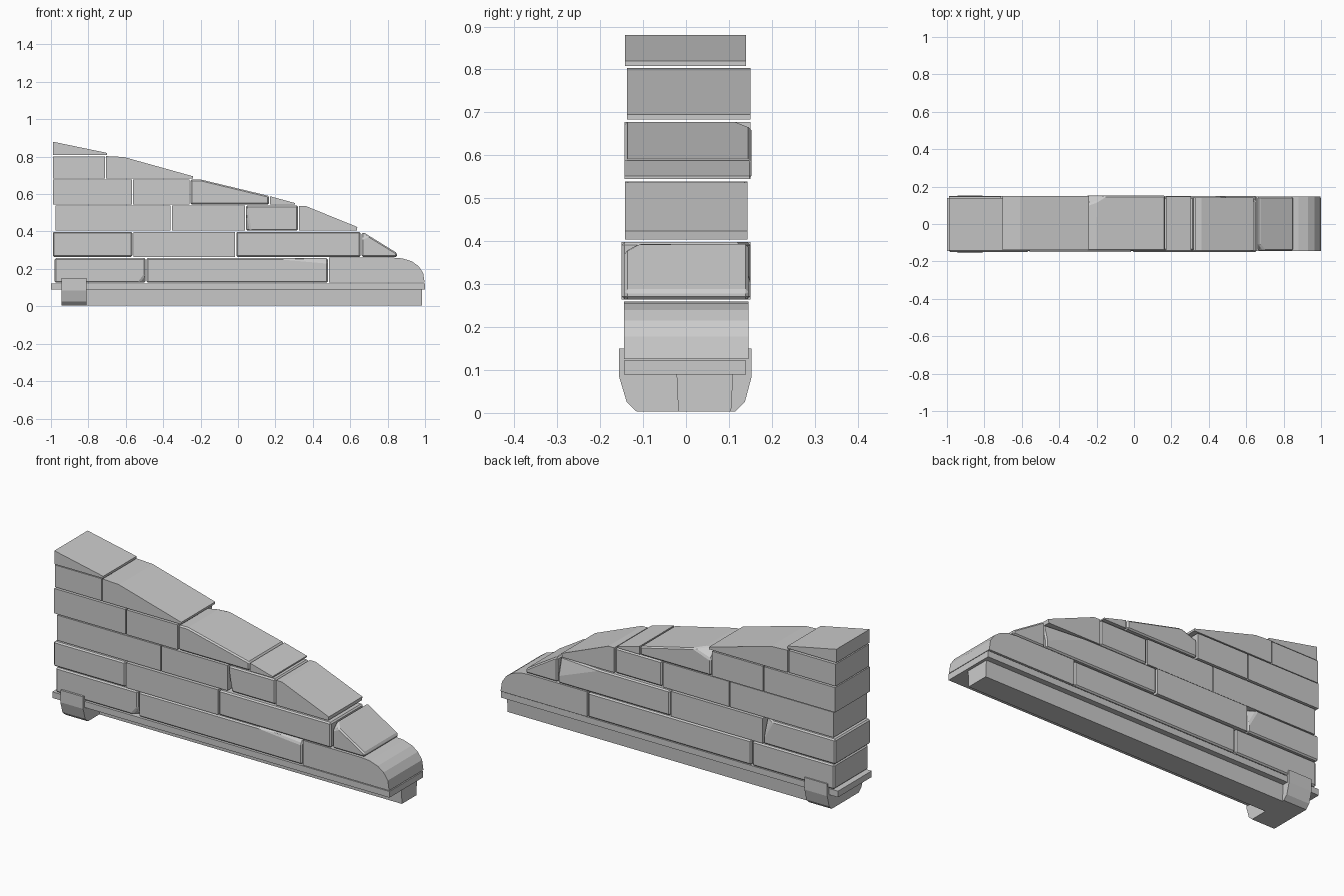
import bpy, bmesh
from mathutils import Vector

if "Cube" in bpy.data.objects:
    bpy.data.objects.remove(bpy.data.objects["Cube"])


def prism(name, pts, a, b, axis='y', bevel=0.007, chips=()):
    """Extrude a closed profile from a to b; optionally slice corners and bevel."""
    bm = bmesh.new()
    place = (lambda p, t: (p[0], t, p[1])) if axis == 'y' else (lambda p, t: (t, p[0], p[1]))
    ends = [[bm.verts.new(place(p, t)) for p in pts] for t in (a, b)]
    n = len(pts)
    bm.faces.new(ends[0])
    bm.faces.new(ends[1][::-1])
    for i in range(n):
        j = (i + 1) % n
        bm.faces.new((ends[0][j], ends[0][i], ends[1][i], ends[1][j]))
    # each chip is three points on the edges meeting at a damaged corner
    for p, q, r in chips:
        p, q, r = Vector(p), Vector(q), Vector(r)
        no = (q - p).cross(r - p).normalized()
        centre = sum((v.co for v in bm.verts), Vector()) / len(bm.verts)
        if (centre - p).dot(no) > 0:
            no = -no
        cut = bmesh.ops.bisect_plane(bm, geom=bm.verts[:] + bm.edges[:] + bm.faces[:],
                                     plane_co=p, plane_no=no, clear_outer=True)
        edges = [e for e in cut['geom_cut'] if isinstance(e, bmesh.types.BMEdge)]
        bmesh.ops.holes_fill(bm, edges=edges, sides=0)
    if bevel:
        sharp = [e for e in bm.edges if len(e.link_faces) == 2 and e.calc_face_angle(0) > 0.6]
        bmesh.ops.bevel(bm, geom=sharp, offset=bevel, segments=1, affect='EDGES', clamp_overlap=True)
    bmesh.ops.recalc_face_normals(bm, faces=bm.faces)
    me = bpy.data.meshes.new(name)
    bm.to_mesh(me)
    bm.free()
    ob = bpy.data.objects.new(name, me)
    bpy.context.collection.objects.link(ob)
    return ob


def rect(x0, x1, z0, z1):
    return [(x0, z0), (x1, z0), (x1, z1), (x0, z1)]


# base beam, ledge and strap at the left end
beam = prism("base_beam", [(-.018, .003), (.105, .003), (.11, .092), (-.022, .092)],
             -.94, .985, 'x', 0)
prism("ledge", rect(-1, 1, .089, .122), -.145, .14, bevel=.004)
prism("strap", [(-.115, .003), (.115, .003), (.137, .025), (.153, .085), (.153, .15),
                (-.156, .15), (-.156, .085), (-.138, .025)], -.945, -.81, 'x', .003)

# rectangular bricks: z range, y range, x ranges
courses = [
    (.126, .258, -.145, .146, [(-.98, -.495), (-.489, .48)]),
    (.264, .398, -.15, .15, [(-.99, -.565), (-.559, -.015), (-.009, .655)]),
    (.404, .539, -.142, .143, [(-.975, -.36), (-.354, .037), (.043, .32)]),
    (.545, .678, -.143, .15, [(-.99, -.568), (-.562, -.26)]),
    (.684, .802, -.138, .146, [(-.99, -.712)]),
]
# damaged corners, keyed by course and brick
chips = {
    (0, 0): [((-.495, -.145, .17), (-.53, -.145, .126), (-.495, -.11, .126))],
    (0, 1): [((.22, -.145, .258), (.48, -.145, .235), (.48, -.125, .258))],
    (1, 0): [((-.565, .15, .30), (-.62, .15, .398), (-.565, .115, .398))],
    (1, 2): [((.655, .15, .30), (.40, .15, .398), (.655, .125, .398))],
    (2, 2): [((.043, -.142, .53), (.066, -.142, .404), (.043, -.11, .404))],
}
for c, (z0, z1, y0, y1, spans) in enumerate(courses):
    for b, (x0, x1) in enumerate(spans):
        prism(f"brick_{c + 1}_{b + 1}", rect(x0, x1, z0, z1), y0, y1,
              chips=chips.get((c, b), ()))

# sloping bricks that step down along the top edge
prism("rounded_end_brick", [(.486, .126), (.998, .126), (.99, .178), (.965, .215), (.93, .24),
                            (.88, .256), (.83, .26), (.486, .26)], -.145, .146)
prism("slope_brick_2", [(.661, .264), (.85, .264), (.85, .285), (.675, .393), (.661, .393)],
      -.143, .146, chips=[((.661, -.143, .36), (.70, -.143, .378), (.661, -.11, .393))])
prism("slope_brick_3", [(.326, .404), (.635, .404), (.638, .424), (.36, .537), (.326, .537)],
      -.142, .143)
prism("slope_brick_4", [(-.254, .545), (.166, .545), (.166, .59), (-.2, .678), (-.254, .678)],
      -.143, .152, chips=[((-.254, .152, .63), (-.15, .152, .666), (-.23, .11, .678))])
prism("small_slope_brick", [(.172, .545), (.305, .545), (.305, .552), (.172, .588)],
      -.143, .148, bevel=.003)
prism("slope_brick_5", [(-.706, .684), (-.24, .684), (-.24, .695), (-.61, .798), (-.706, .803)],
      -.138, .15, bevel=.004)
prism("top_brick", [(-.99, .808), (-.7, .808), (-.7, .82), (-.99, .88)], -.142, .14, bevel=.004)
